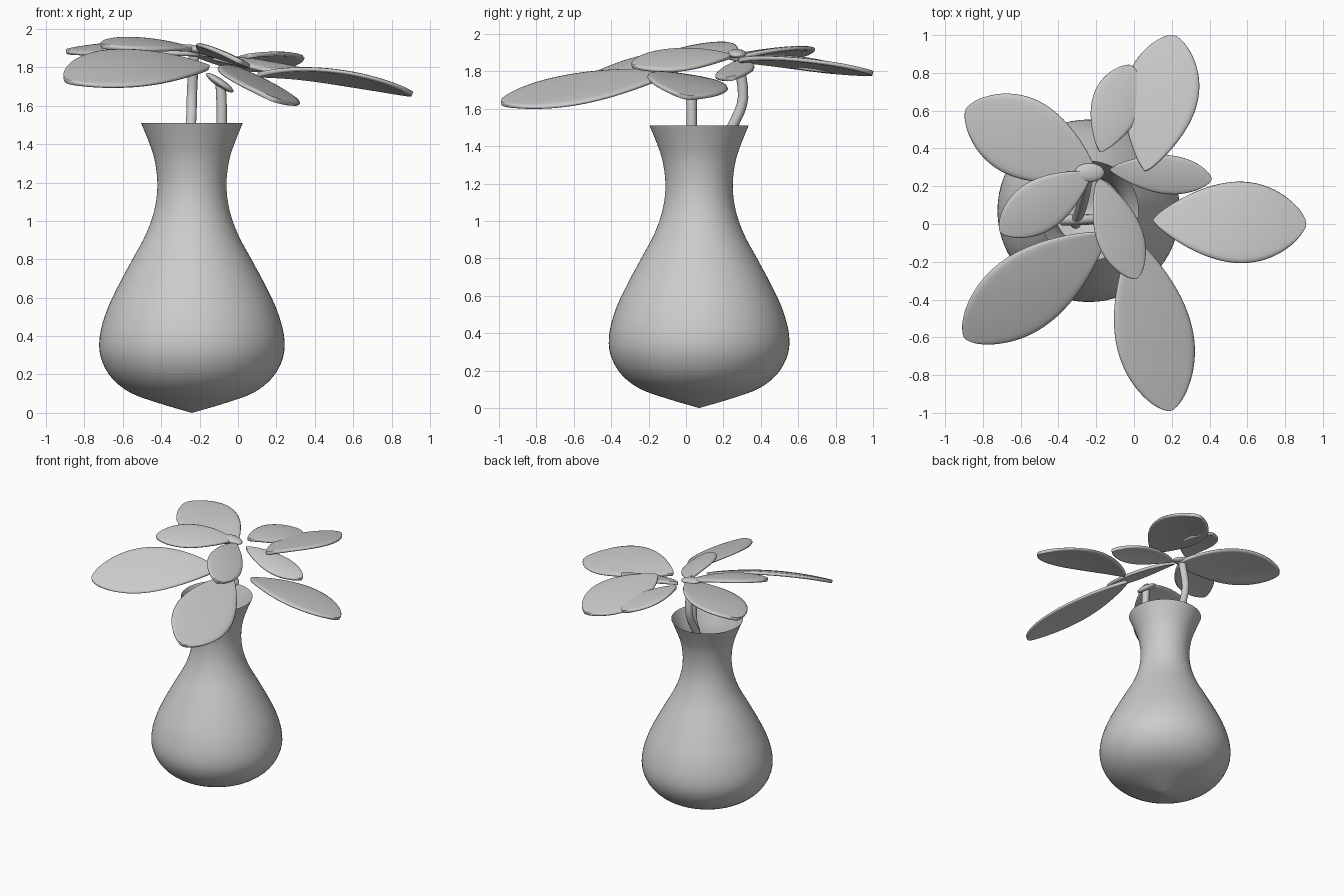
import bpy, bmesh, math
from mathutils import Vector, Matrix

if "Cube" in bpy.data.objects:
    bpy.data.objects.remove(bpy.data.objects["Cube"])

grey = bpy.data.materials.new("plain_grey")
grey.use_nodes = True
COLOUR = (0.6, 0.6, 0.6, 1)
grey.diffuse_color = COLOUR
grey.node_tree.nodes["Principled BSDF"].inputs["Base Color"].default_value = COLOUR


def add_object(name, bm):
    mesh = bpy.data.meshes.new(name)
    bmesh.ops.recalc_face_normals(bm, faces=bm.faces)
    for f in bm.faces:
        f.smooth = True
    bm.to_mesh(mesh)
    bm.free()
    obj = bpy.data.objects.new(name, mesh)
    mesh.materials.append(grey)
    bpy.context.collection.objects.link(obj)
    return obj


def smooth_path(pts, steps=4):
    """Catmull-Rom curve through the points."""
    p = [Vector(q) for q in pts]
    p = [2 * p[0] - p[1]] + p + [2 * p[-1] - p[-2]]
    out = []
    for a, b, c, d in zip(p, p[1:], p[2:], p[3:]):
        for i in range(steps):
            t = i / steps
            out.append(0.5 * (2 * b + (c - a) * t + (2 * a - 5 * b + 4 * c - d) * t * t
                              + (3 * b - a - 3 * c + d) * t ** 3))
    return out + [p[-2]]


# Vase: lathed profile (radius, height), open at the top
profile = [(0, 0), (0.17, 0.05), (0.32, 0.105), (0.42, 0.185), (0.475, 0.29), (0.48, 0.4),
           (0.445, 0.53), (0.385, 0.66), (0.31, 0.8), (0.24, 0.93), (0.195, 1.06),
           (0.18, 1.19), (0.195, 1.32), (0.228, 1.42), (0.265, 1.51)]
bm = bmesh.new()
verts = [bm.verts.new((q.x, 0, q.y)) for q in smooth_path([(r, z, 0) for r, z in profile])]
edges = [bm.edges.new(pair) for pair in zip(verts, verts[1:])]
bmesh.ops.spin(bm, geom=verts + edges, cent=(0, 0, 0), axis=(0, 0, 1),
               angle=math.tau, steps=64)
bmesh.ops.remove_doubles(bm, verts=bm.verts, dist=0.0005)
vase = add_object("vase", bm)
vase.location = (-0.24, 0.07, 0)


# Petals: pointed leaf outline with a sideways tilt and a lengthwise arch
def petal(name, base, tip, width, roll, arch):
    base, tip = Vector(base), Vector(tip)
    along = tip - base
    side = Vector((-along.y, along.x, 0)).normalized()
    rows, cols = 18, 8
    bm = bmesh.new()
    grid = []
    for i in range(rows + 1):
        u = (1 - math.cos(math.pi * i / rows)) / 2
        f = max(math.sin(math.pi * u ** 1.25), 0) ** 0.6
        row = []
        for j in range(cols + 1):
            v = (2 * j / cols - 1) * f
            p = base + along * u + side * width * v
            p.z += roll * v + arch * 4 * u * (1 - u) - 0.012 * v * v
            row.append(bm.verts.new(p))
        grid.append(row)
    for r0, r1 in zip(grid, grid[1:]):
        for j in range(cols):
            bm.faces.new((r0[j], r0[j + 1], r1[j + 1], r1[j]))
    bmesh.ops.remove_doubles(bm, verts=bm.verts, dist=0.0005)
    obj = add_object(name, bm)
    solid = obj.modifiers.new("thickness", "SOLIDIFY")
    solid.thickness, solid.offset = 0.025, 0
    sub = obj.modifiers.new("rounding", "SUBSURF")
    sub.levels = sub.render_levels = 1


petal("lower_petal_left", (0.10, 0.02, 1.76), (0.91, 0, 1.66), 0.22, -0.035, 0.05)
petal("lower_petal_front", (0.0, -0.08, 1.79), (0.19, -0.99, 1.63), 0.21, -0.075, 0.015)
petal("lower_petal_front_right", (-0.15, -0.05, 1.8), (-0.9, -0.6, 1.73), 0.21, -0.09, 0.05)
petal("lower_petal_back_right", (-0.2, 0.26, 1.87), (-0.89, 0.61, 1.885), 0.215, -0.03, 0.03)
petal("lower_petal_back", (0.06, 0.28, 1.86), (0.21, 1.0, 1.79), 0.2, -0.03, 0.02)
petal("upper_petal_right", (-0.23, 0.27, 1.89), (-0.71, -0.04, 1.91), 0.14, -0.03, 0.03)
petal("upper_petal_front", (-0.19, 0.24, 1.88), (0.01, -0.29, 1.83), 0.125, -0.055, 0.02)
petal("upper_petal_left", (-0.13, 0.29, 1.85), (0.41, 0.24, 1.76), 0.105, 0.02, 0.01)
petal("upper_petal_back", (-0.18, 0.38, 1.87), (-0.02, 0.84, 1.8), 0.135, 0.02, 0.02)


# Stems: round tubes bending up out of the vase
def stem(name, pts):
    curve = bpy.data.curves.new(name, "CURVE")
    curve.dimensions = "3D"
    curve.bevel_depth, curve.bevel_resolution = 0.028, 3
    curve.use_fill_caps = True
    path = smooth_path(pts)
    spline = curve.splines.new("POLY")
    spline.points.add(len(path) - 1)
    for point, q in zip(spline.points, path):
        point.co = (*q, 1)
    spline.use_smooth = True
    curve.materials.append(grey)
    bpy.context.collection.objects.link(bpy.data.objects.new(name, curve))


stem("tall_stem", [(-0.31, 0, 1.0), (-0.27, 0.12, 1.27), (-0.245, 0.25, 1.51),
                   (-0.24, 0.305, 1.66), (-0.23, 0.28, 1.86)])
stem("short_stem", [(-0.38, 0.02, 1.0), (-0.21, 0.025, 1.15), (-0.1, 0.03, 1.4),
                    (-0.085, 0.03, 1.55), (-0.09, 0.03, 1.71)])


# Flower centres: flattened, tilted buttons
def button(name, centre, size, tilt):
    bm = bmesh.new()
    bmesh.ops.create_uvsphere(bm, u_segments=24, v_segments=12, radius=1)
    bmesh.ops.scale(bm, vec=size, verts=bm.verts)
    bmesh.ops.rotate(bm, cent=(0, 0, 0), verts=bm.verts,
                     matrix=Matrix.Rotation(math.radians(tilt), 3, "Y"))
    add_object(name, bm).location = centre


button("tall_flower_centre", (-0.235, 0.272, 1.895), (0.08, 0.05, 0.022), 8)
button("short_flower_centre", (-0.095, 0.03, 1.72), (0.085, 0.06, 0.022), 34)
